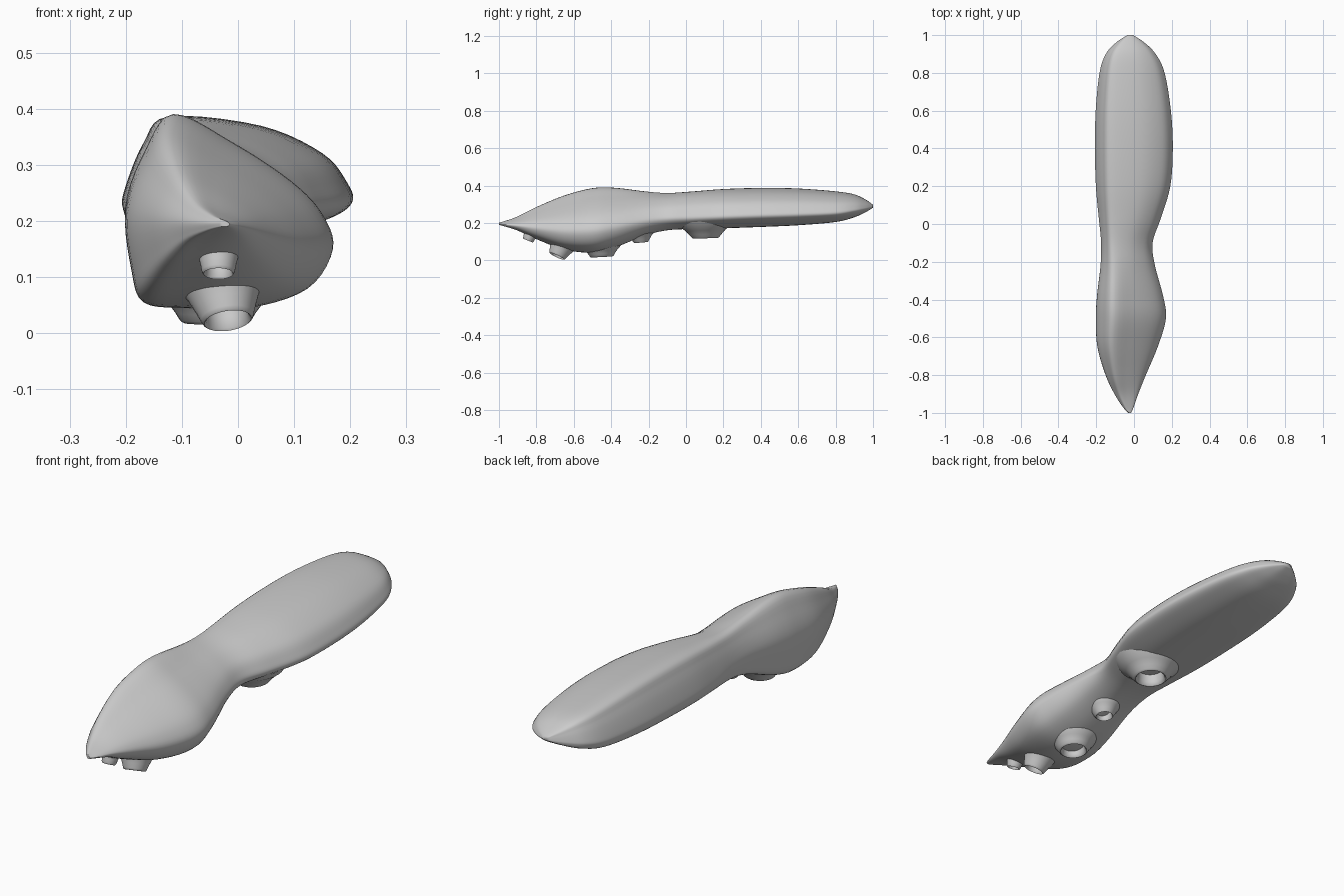
import bpy, bmesh, math
from mathutils import Vector, Matrix

if "Cube" in bpy.data.objects:
    bpy.data.objects.remove(bpy.data.objects["Cube"])

# Body stations: y, left x, right x, bottom z, top z
STATIONS = [
    (-1.0, -0.03, -0.015, 0.19, 0.202), (-0.97, -0.058, -0.002, 0.182, 0.21),
    (-0.9, -0.103, 0.022, 0.16, 0.235), (-0.8, -0.15, 0.062, 0.115, 0.285),
    (-0.65, -0.193, 0.125, 0.06, 0.347), (-0.5, -0.201, 0.168, 0.045, 0.386),
    (-0.38, -0.195, 0.153, 0.072, 0.388), (-0.22, -0.177, 0.11, 0.135, 0.369),
    (-0.1, -0.174, 0.097, 0.163, 0.36), (0.03, -0.185, 0.14, 0.17, 0.367),
    (0.2, -0.2, 0.19, 0.174, 0.38), (0.4, -0.205, 0.203, 0.181, 0.386),
    (0.6, -0.201, 0.193, 0.19, 0.383), (0.8, -0.181, 0.16, 0.207, 0.368),
    (0.9, -0.148, 0.113, 0.232, 0.352), (0.96, -0.095, 0.055, 0.258, 0.325),
    (1.0, -0.035, -0.005, 0.282, 0.297)]

# Cross-sections in a unit box: front bulb and rear paddle
HEAD = [(.23, 1), (.09, .8), (0, .52), (.03, .2), (.09, .03), (.3, 0),
        (.6, 0), (.88, .1), (1, .3), (.95, .48), (.8, .65), (.52, .85)]
PADDLE = [(.2, 1), (.09, .77), (.01, .38), (0, .2), (.06, .05), (.3, 0),
          (.65, 0), (.89, .12), (1, .25), (.98, .42), (.87, .68), (.6, .92)]


def smooth_points(points, steps, closed):
    """Catmull-Rom curve through points of any dimension."""
    n = len(points)
    get = (lambda i: points[i % n]) if closed else (lambda i: points[max(0, min(n - 1, i))])
    out = []
    for i in range(n if closed else n - 1):
        p = [Vector(get(i + k)) for k in (-1, 0, 1, 2)]
        for s in range(steps):
            t = s / steps
            out.append(0.5 * (2 * p[1] + (p[2] - p[0]) * t
                              + (2 * p[0] - 5 * p[1] + 4 * p[2] - p[3]) * t * t
                              + (3 * p[1] - p[0] - 3 * p[2] + p[3]) * t ** 3))
    if not closed:
        out.append(Vector(points[-1]))
    return out


def loft(name, rings, angle, cap_start=True):
    bm = bmesh.new()
    rows = [[bm.verts.new(p) for p in ring] for ring in rings]
    n = len(rows[0])
    for a, b in zip(rows, rows[1:]):
        for i in range(n):
            j = (i + 1) % n
            bm.faces.new((a[i], a[j], b[j], b[i]))
    if cap_start:
        bm.faces.new(rows[0])
    bm.faces.new(rows[-1])
    bmesh.ops.recalc_face_normals(bm, faces=bm.faces)
    mesh = bpy.data.meshes.new(name)
    bm.to_mesh(mesh)
    bm.free()
    ob = bpy.data.objects.new(name, mesh)
    bpy.context.collection.objects.link(ob)
    bpy.context.view_layer.objects.active = ob
    ob.select_set(True)
    bpy.ops.object.shade_smooth_by_angle(angle=math.radians(angle))
    ob.select_set(False)
    return ob


# Main body
rings = []
for y, xl, xr, zb, zt in smooth_points(STATIONS, 5, False):
    w = max(0, min(1, (y + 0.4) / 0.5))
    w = w * w * (3 - 2 * w)
    section = [Vector(h).lerp(Vector(p), w) for h, p in zip(HEAD, PADDLE)]
    rings.append([(xl + (xr - xl) * c.x, y, zb + (zt - zb) * c.y)
                  for c in smooth_points(section, 5, True)])
loft("body", rings, 60)


# Hollow spouts on the underside
def spout(name, mouth, r, base_r, h, pitch=0, roll=0):
    profile = [(base_r * 1.15, h + 0.03), (base_r, h), (r + (base_r - r) * .6, h * .7),
               (r + (base_r - r) * .28, h * .35), (r * 1.06, h * .1), (r, 0.002),
               (r * .94, 0), (r * .86, 0.004), (r * .8, h * .3), (r * .76, h * .85)]
    m = (Matrix.Translation(mouth) @ Matrix.Rotation(math.radians(pitch), 4, 'X')
         @ Matrix.Rotation(math.radians(roll), 4, 'Y'))
    circle = [2 * math.pi * i / 32 for i in range(32)]
    loft(name, [[m @ Vector((q * math.cos(a), q * math.sin(a), z)) for a in circle]
                for q, z in profile], 50, cap_start=False)


spout("spout_tip", (-0.035, -0.845, 0.106), 0.028, 0.043, 0.055, -22)
spout("spout_front", (-0.018, -0.69, 0.022), 0.045, 0.08, 0.08, -25, -8)
spout("spout_middle", (-0.04, -0.45, 0.018), 0.06, 0.1, 0.05, 3)
spout("spout_neck", (-0.036, -0.24, 0.095), 0.038, 0.075, 0.05, 5)
spout("spout_rear", (-0.005, 0.105, 0.118), 0.07, 0.13, 0.06, 2)
